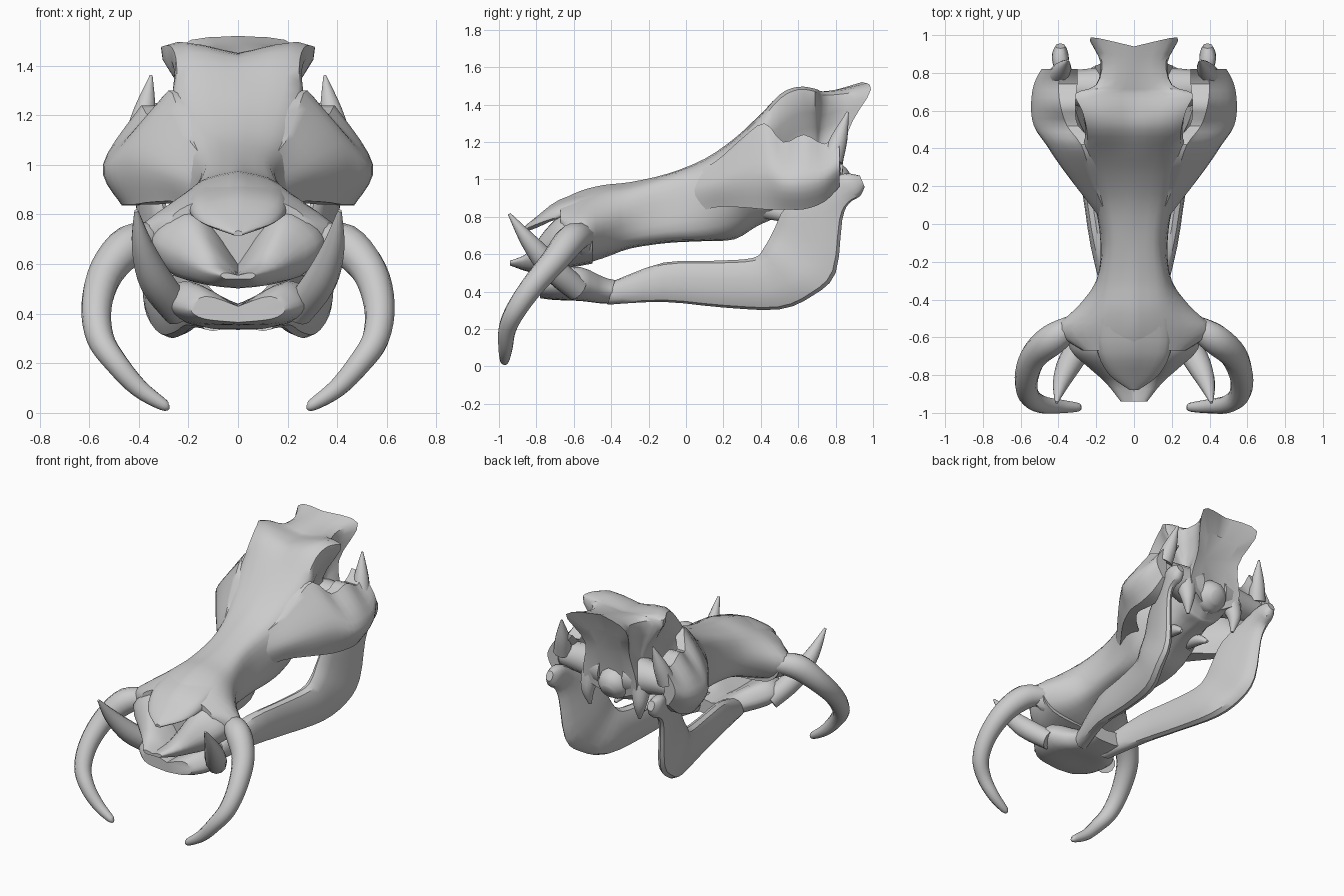
import bpy
import bmesh
import math
from mathutils import Vector

default_cube = bpy.data.objects.get("Cube")
if default_cube:
    bpy.data.objects.remove(default_cube, do_unlink=True)

bone = bpy.data.materials.new("bone grey")
bone.use_nodes = True
bone.diffuse_color = (0.6, 0.6, 0.6, 1)
bone.node_tree.nodes["Principled BSDF"].inputs["Base Color"].default_value = bone.diffuse_color

parts = []
SIDES = ((1, "left"), (-1, "right"))


def dense(rows, steps):
    """Smooth interpolation through every row of values."""
    result, last = [], len(rows) - 1
    for i in range(last):
        keys = list(zip(rows[max(i - 1, 0)], rows[i], rows[i + 1], rows[min(i + 2, last)]))
        for k in range(steps):
            t = k / steps
            result.append([
                q + 0.5 * t * ((r - p) + t * (2 * p - 5 * q + 4 * r - s
                                              + t * (3 * q - p - 3 * r + s)))
                for p, q, r, s in keys])
    result.append(list(rows[-1]))
    return result


def loft(name, rings):
    """Skin a list of closed rings and cap both ends."""
    bm = bmesh.new()
    loops = [[bm.verts.new(point) for point in ring] for ring in rings]
    count = len(loops[0])
    for lower, upper in zip(loops, loops[1:]):
        for i in range(count):
            j = (i + 1) % count
            bm.faces.new((lower[i], lower[j], upper[j], upper[i]))
    bm.faces.new(loops[0])
    bm.faces.new(loops[-1])
    bmesh.ops.recalc_face_normals(bm, faces=bm.faces)
    mesh = bpy.data.meshes.new(name)
    bm.to_mesh(mesh)
    bm.free()
    mesh.materials.append(bone)
    obj = bpy.data.objects.new(name, mesh)
    bpy.context.collection.objects.link(obj)
    parts.append(obj)


def symmetric_body(name, rows, hollow=0):
    """Rows: y, top z, shoulder x z, middle x z, lower x z, bottom z."""
    rings = []
    for y, top, xs, zs, xm, zm, xl, zl, bottom in dense(rows, 3):
        half = dense([(0, top), (xs, zs), (xm, zm), (xl, zl), (0, bottom)], 4)
        outline = half + [(-x, z) for x, z in half[-2:0:-1]]
        # Behind the brows the sections sweep back into the crest
        rear, ring = max(0, y - 0.7), []
        for x, z in outline:
            drop = (top - z) ** 2
            sweep = rear * (abs(x) - 0.75 * drop / (drop + 0.04))
            ring.append(Vector((x, y + sweep, z)))
        rings.append(ring)
    if hollow:
        centre = sum(rings[-1], Vector()) / len(rings[-1])
        rings.append([centre.lerp(p, 0.55) - Vector((0, hollow, 0)) for p in rings[-1]])
    loft(name, rings)


def tube(name, path, side=1, sections=12):
    """Path rows: x, y, z, radius."""
    samples = dense(path, 4)
    centres = [Vector((side * x, y, z)) for x, y, z, r in samples]
    across = Vector((1, 0.3, 0.2))
    rings = []
    for i, centre in enumerate(centres):
        along = centres[min(i + 1, len(centres) - 1)] - centres[max(i - 1, 0)]
        along.normalize()
        across = (across - along * across.dot(along)).normalized()
        other = along.cross(across)
        radius = samples[i][3]
        angles = [math.tau * k / sections for k in range(sections)]
        rings.append([centre + radius * (across * math.cos(a) + other * math.sin(a))
                      for a in angles])
    loft(name, rings)


def cheek(name, rows, side):
    """Rows: y, top x z, middle x z, bottom x z, top thickness."""
    rings = []
    for y, xt, zt, xm, zm, xb, zb, thick in dense(rows, 3):
        outer = dense([(xt, zt), (xm, zm), (xb, zb)], 5)
        inner = [(x - thick, z) for x, z in reversed(outer)]
        rings.append([(side * x, y, z) for x, z in outer + inner])
    loft(name, rings)


def jaw_branch(name, rows, side):
    """Rows: lower y z, upper y z, x, outward splay of the lower edge, half thickness."""
    rings = []
    for ya, za, yb, zb, x, splay, thick in dense(rows, 3):
        centre = Vector((side * x, (ya + yb) / 2, (za + zb) / 2))
        reach = Vector((-side * splay, (yb - ya) / 2, (zb - za) / 2))
        ring = []
        for k in range(14):
            a = math.tau * k / 14
            swell = math.copysign(abs(math.sin(a)) ** 0.7, math.sin(a))
            ring.append(centre + reach * math.cos(a) + Vector((thick * swell, 0, 0)))
        rings.append(ring)
    loft(name, rings)


# Cranium: tusk sockets, narrow muzzle, forehead, brows and rear crest
symmetric_body("cranium", [
    (-.67, .89, .17, .85, .27, .78, .22, .66, .58),
    (-.56, .94, .2, .88, .41, .73, .33, .6, .55),
    (-.44, .97, .17, .92, .3, .76, .22, .62, .58),
    (-.3, .985, .15, .94, .2, .8, .16, .66, .63),
    (-.1, 1.03, .13, 1, .17, .85, .16, .69, .66),
    (.1, 1.11, .16, 1.07, .21, .9, .17, .7, .67),
    (.26, 1.22, .2, 1.18, .28, .97, .17, .73, .68),
    (.38, 1.33, .24, 1.29, .27, 1.03, .15, .8, .75),
    (.5, 1.43, .25, 1.43, .19, 1.1, .14, .85, .8),
    (.6, 1.45, .275, 1.48, .17, 1.18, .14, .9, .82),
    (.69, 1.45, .31, 1.47, .17, 1.2, .14, .9, .84),
    (.73, 1.46, .2, 1.45, .15, 1.2, .16, .93, .85),
    (.84, 1.49, .17, 1.46, .15, 1.25, .2, 1, .87),
    (.94, 1.52, .23, 1.48, .17, 1.25, .2, 1, .88),
], hollow=0.03)

# Pointed nasal roof above the nose opening
symmetric_body("nasal_roof", [
    (-.5, .95, .17, .91, .2, .84, .15, .8, .82),
    (-.68, .89, .16, .86, .19, .8, .12, .79, .81),
    (-.8, .8, .09, .79, .13, .76, .07, .74, .75),
    (-.88, .735, .015, .73, .02, .725, .015, .715, .715),
])

# Trough-shaped front of the upper jaw with a projecting lip
symmetric_body("upper_jaw_front", [
    (-.5, .62, .17, .83, .36, .71, .28, .58, .55),
    (-.66, .6, .17, .81, .34, .7, .25, .55, .52),
    (-.76, .57, .15, .72, .24, .64, .17, .53, .505),
    (-.84, .56, .1, .61, .15, .58, .1, .52, .505),
    (-.94, .555, .05, .565, .07, .555, .05, .54, .54),
])

# Broad chin joining both lower jaw branches
symmetric_body("chin", [
    (-.28, .44, .08, .45, .14, .42, .1, .36, .35),
    (-.42, .44, .1, .47, .17, .41, .12, .345, .335),
    (-.56, .43, .2, .53, .29, .45, .2, .36, .35),
    (-.7, .43, .18, .52, .27, .44, .19, .37, .355),
    (-.78, .43, .13, .47, .19, .42, .14, .38, .365),
])

# Knob where the neck attaches
tube("neck_joint", [(0, .74, 1, .12), (0, .82, .97, .1), (0, .86, .95, .05)])

CHEEK = [
    (0, .12, 1.02, .155, .92, .14, .8, .08),
    (.15, .19, 1.09, .27, .97, .24, .85, .12),
    (.3, .24, 1.22, .38, 1.02, .35, .85, .14),
    (.42, .28, 1.3, .46, 1.04, .42, .84, .09),
    (.52, .355, 1.2, .53, 1, .46, .84, .06),
    (.63, .39, 1.24, .545, 1, .47, .84, .08),
    (.74, .4, 1.19, .53, 1.02, .46, .88, .1),
    (.82, .38, 1.25, .49, 1.08, .44, .96, .08),
]
JAW = [
    (-.42, .33, -.38, .46, .1, 0, .06),
    (-.12, .345, -.12, .555, .18, 0, .05),
    (.2, .315, .15, .565, .225, 0, .05),
    (.5, .305, .36, .58, .27, .01, .06),
    (.68, .38, .42, .64, .31, .03, .055),
    (.8, .5, .47, .73, .325, .04, .045),
    (.835, .78, .54, .86, .35, .04, .035),
    (.87, .87, .72, .97, .38, .02, .035),
    (.93, .91, .84, 1.03, .39, 0, .045),
    (.955, .96, .93, 1.02, .39, 0, .025),
]
UPPER_TUSK = [
    (.32, -.54, .7, .06), (.43, -.61, .68, .082), (.53, -.7, .57, .072),
    (.57, -.82, .43, .062), (.555, -.91, .3, .055), (.49, -.955, .2, .047),
    (.4, -.965, .1, .038), (.3, -.97, .032, .024), (.277, -.97, .024, .008),
]
LOWER_TUSK = [
    (.24, -.58, .41, .065), (.33, -.72, .53, .068),
    (.385, -.84, .67, .045), (.41, -.945, .815, .008),
]

for side, label in SIDES:
    cheek(label + "_cheek_bone", CHEEK, side)
    jaw_branch(label + "_jaw_branch", JAW, side)
    tube(label + "_upper_tusk", UPPER_TUSK, side)
    tube(label + "_lower_tusk", LOWER_TUSK, side)
    # Rear spike, jaw hinge bridge and small hanging processes
    tube(label + "_cheek_spike", [(.4, .78, 1.1, .06), (.375, .82, 1.22, .045),
                                  (.35, .865, 1.36, .006)], side)
    tube(label + "_hinge_bridge", [(.1, .71, 1.05, .13), (.28, .72, 1.06, .1),
                                   (.42, .73, 1.06, .08)], side)
    tube(label + "_skull_base_spike", [(.19, .76, 1.02, .07), (.2, .79, .9, .045),
                                       (.19, .78, .79, .01)], side)
    tube(label + "_palate_wing", [(.1, .42, .84, .05), (.1, .55, .8, .035),
                                  (.11, .62, .76, .01)], side)

# Smooth shading with crisp creases
bpy.ops.object.select_all(action='DESELECT')
for obj in parts:
    obj.select_set(True)
bpy.context.view_layer.objects.active = parts[0]
bpy.ops.object.shade_smooth_by_angle(angle=math.radians(40))
